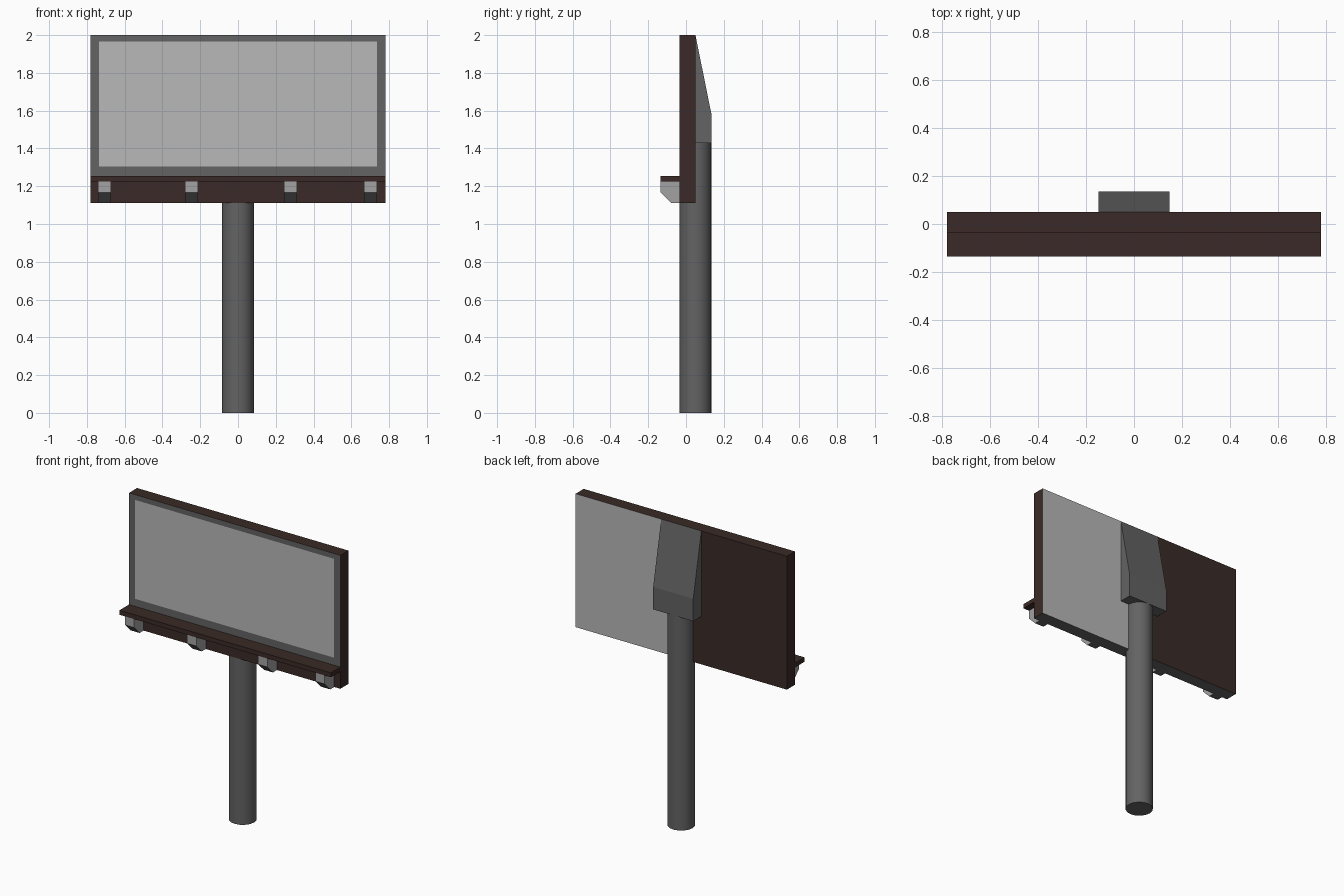
import bpy, bmesh, math

if "Cube" in bpy.data.objects:
    bpy.data.objects.remove(bpy.data.objects["Cube"])


def material(name, rgb):
    m = bpy.data.materials.new(name)
    m.diffuse_color = (*rgb, 1)
    m.use_nodes = True
    m.node_tree.nodes["Principled BSDF"].inputs["Base Color"].default_value = m.diffuse_color
    return m


BROWN = material("dark_brown", (0.042, 0.023, 0.02))
DARK = material("dark_grey", (0.125, 0.125, 0.125))
LIGHT = material("light_grey", (0.48, 0.48, 0.48))
MID = material("mid_grey", (0.36, 0.36, 0.36))


def finish(name, bm, mats):
    bmesh.ops.recalc_face_normals(bm, faces=bm.faces)
    mesh = bpy.data.meshes.new(name)
    bm.to_mesh(mesh)
    bm.free()
    for m in mats:
        mesh.materials.append(m)
    ob = bpy.data.objects.new(name, mesh)
    bpy.context.collection.objects.link(ob)
    return ob


def extrude_profile(name, profile, x0, x1, mats, paint=None):
    """Extrude a (y, z) outline from x0 to x1; paint picks a material slot per face."""
    bm = bmesh.new()
    face = bm.faces.new([bm.verts.new((x0, y, z)) for y, z in profile])
    geom = bmesh.ops.extrude_face_region(bm, geom=[face])["geom"]
    bmesh.ops.translate(bm, vec=(x1 - x0, 0, 0),
                        verts=[v for v in geom if isinstance(v, bmesh.types.BMVert)])
    bmesh.ops.recalc_face_normals(bm, faces=bm.faces)
    if paint:
        paint(bm)
    return finish(name, bm, mats)


def rect(y0, y1, z0, z1):
    return [(y0, z0), (y1, z0), (y1, z1), (y0, z1)]


# Sign board: cut into zones, then coloured as border, screen and two-tone back
def paint_board(bm):
    cuts = [((x, 0, 0), (1, 0, 0)) for x in (-0.735, 0, 0.735)]
    cuts += [((0, 0, z), (0, 0, 1)) for z in (1.25, 1.305, 1.965)]
    for co, no in cuts:
        bmesh.ops.bisect_plane(bm, geom=bm.verts[:] + bm.edges[:] + bm.faces[:],
                               plane_co=co, plane_no=no)
    bm.normal_update()
    for f in bm.faces:
        c, n = f.calc_center_median(), f.normal
        if n.y < -0.5 and c.z > 1.25:
            inside = abs(c.x) < 0.735 and 1.305 < c.z < 1.965
            f.material_index = 2 if inside else 1
        elif n.y > 0.5 and c.x > 0:
            f.material_index = 2
        elif n.z < -0.5:
            f.material_index = 1
    # Merge the cut lines that do not separate colours
    edges = [e for e in bm.edges if len(e.link_faces) == 2
             and e.calc_face_angle(0) < 0.01
             and e.link_faces[0].material_index == e.link_faces[1].material_index
             and e.link_faces[0].normal.y > -0.5]
    bmesh.ops.dissolve_edges(bm, edges=edges, use_verts=False)


extrude_profile("sign_board", rect(-0.035, 0.05, 1.11, 2.0), -0.78, 0.78,
                [BROWN, DARK, LIGHT], paint_board)

# Narrow walkway ledge in front of the board
extrude_profile("ledge", rect(-0.135, -0.035, 1.225, 1.255), -0.78, 0.78, [BROWN])


# Chamfered brackets under the ledge
def paint_bracket(bm):
    for f in bm.faces:
        f.material_index = int(f.normal.z < -0.3)


outline = [(-0.135, 1.225), (-0.135, 1.168), (-0.077, 1.11), (-0.035, 1.11), (-0.035, 1.225)]
for i, x in enumerate((-0.706, -0.247, 0.278, 0.701)):
    extrude_profile(f"ledge_bracket_{i + 1}", outline, x - 0.034, x + 0.034,
                    [MID, DARK], paint_bracket)

# Tapered mount on the back of the board
extrude_profile("rear_mount", [(0.05, 1.43), (0.135, 1.43), (0.135, 1.58), (0.05, 2.0)],
                -0.148, 0.148, [DARK])

# Round support pole
bpy.ops.mesh.primitive_cylinder_add(vertices=16, radius=0.085, depth=1.43,
                                    location=(0, 0.05, 0.715))
pole = bpy.context.object
pole.name = "support_pole"
pole.data.materials.append(DARK)
bpy.ops.object.shade_smooth_by_angle(angle=math.radians(30))
